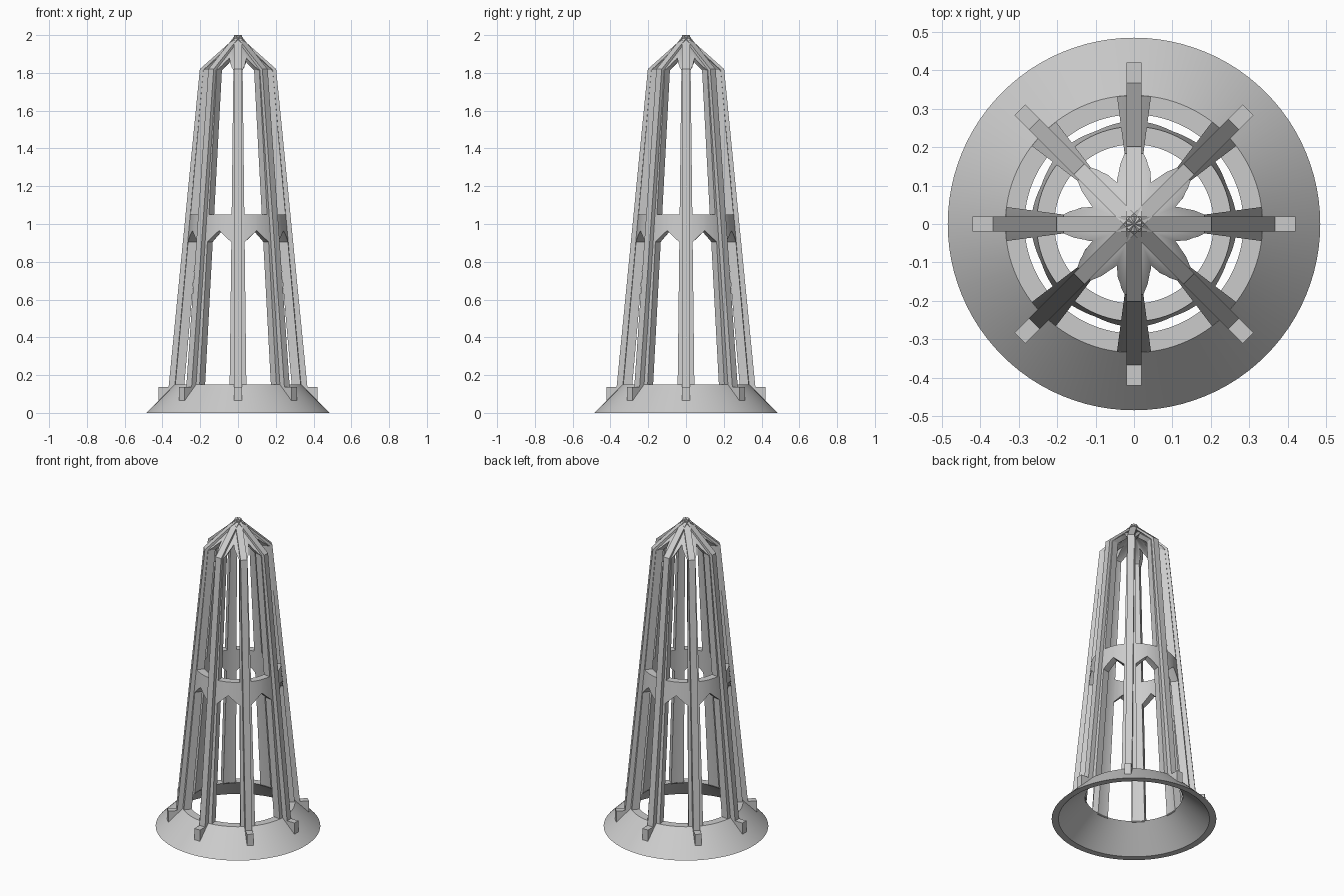
import bpy, bmesh
from math import sin, cos, tan, pi, radians

cube = bpy.data.objects.get("Cube")
if cube:
    bpy.data.objects.remove(cube, do_unlink=True)

grey = bpy.data.materials.new("stone grey")
grey.use_nodes = True
grey.diffuse_color = (0.6, 0.6, 0.6, 1)
grey.node_tree.nodes["Principled BSDF"].inputs["Base Color"].default_value = (0.6, 0.6, 0.6, 1)

BAYS = 8
STEP = 2 * pi / BAYS


def finish(name, bm):
    bmesh.ops.remove_doubles(bm, verts=bm.verts, dist=1e-5)
    bmesh.ops.recalc_face_normals(bm, faces=bm.faces)
    mesh = bpy.data.meshes.new(name)
    bm.to_mesh(mesh)
    bm.free()
    mesh.materials.append(grey)
    ob = bpy.data.objects.new(name, mesh)
    bpy.context.collection.objects.link(ob)
    return ob


def activate(ob):
    bpy.ops.object.select_all(action='DESELECT')
    ob.select_set(True)
    bpy.context.view_layer.objects.active = ob


def smooth(ob):
    activate(ob)
    bpy.ops.object.shade_smooth_by_angle(angle=radians(25))


def lathe(name, profile, closed, segments=96):
    bm = bmesh.new()
    vs = [bm.verts.new((r, 0, z)) for r, z in profile]
    pairs = list(zip(vs, vs[1:]))
    if closed:
        pairs.append((vs[-1], vs[0]))
    edges = [bm.edges.new(p) for p in pairs]
    bmesh.ops.spin(bm, geom=vs + edges, cent=(0, 0, 0), axis=(0, 0, 1),
                   angle=2 * pi, steps=segments, use_merge=False)
    return finish(name, bm)


def window_cutters(name, r0, r1, bottom, spring, peak, rings=8):
    """Eight radial wedges with a pointed top."""
    bm = bmesh.new()
    half = tan(STEP / 2 - radians(7.6))
    for i in range(BAYS):
        a = (i + 0.5) * STEP
        previous = None
        for k in range(rings + 1):
            r = r0 + (r1 - r0) * k / rings
            w = r * half
            outline = [(-w, bottom), (w, bottom), (w, spring), (0, peak), (-w, spring)]
            loop = [bm.verts.new((r * cos(a) - s * sin(a), r * sin(a) + s * cos(a), z))
                    for s, z in outline]
            if previous:
                for j in range(5):
                    n = (j + 1) % 5
                    bm.faces.new((previous[j], previous[n], loop[n], loop[j]))
            if k in (0, rings):
                bm.faces.new(loop)
            previous = loop
    ob = finish(name, bm)
    ob.hide_render = True
    return ob


def fins(name, outline, half):
    """Radial plates, one on each column."""
    bm = bmesh.new()
    for i in range(BAYS):
        a = i * STEP
        sides = [[bm.verts.new((r * cos(a) - s * sin(a), r * sin(a) + s * cos(a), z))
                  for r, z in outline] for s in (-half, half)]
        bm.faces.new(sides[0])
        bm.faces.new(sides[1])
        for j in range(len(outline)):
            n = (j + 1) % len(outline)
            bm.faces.new((sides[0][j], sides[0][n], sides[1][n], sides[1][j]))
    return finish(name, bm)


# Flared hollow base
smooth(lathe("base_ring", [(0.485, 0), (0.335, 0.15), (0.285, 0.15), (0.445, 0)], True))

# Tapered tower shell with roof, opened by two rows of pointed windows
tower = lathe("tower_shell", [(0, 1.99), (0.185, 1.815), (0.335, 0.145),
                              (0.287, 0.145), (0.14, 1.815), (0, 1.94)], False)
cutters = [window_cutters("lower_window_cutter", 0.15, 0.42, 0.1, 0.905, 0.965),
           window_cutters("upper_window_cutter", 0.06, 0.32, 1.05, 1.815, 1.88)]
activate(tower)
for cutter in cutters:
    mod = tower.modifiers.new("windows", 'BOOLEAN')
    mod.operation = 'DIFFERENCE'
    mod.solver = 'EXACT'
    mod.object = cutter
    bpy.ops.object.modifier_apply(modifier=mod.name)
for cutter in cutters:
    bpy.data.objects.remove(cutter, do_unlink=True)
smooth(tower)

# Column fins that fold over the roof, and their foot blocks
fins("column_fins", [(0.32, 0.13), (0.368, 0.13), (0.202, 1.82), (0, 2),
                     (0, 1.96), (0.165, 1.80)], 0.02)
fins("fin_feet", [(0.32, 0.138), (0.42, 0.138), (0.42, 0.065), (0.4, 0.065)], 0.02)
